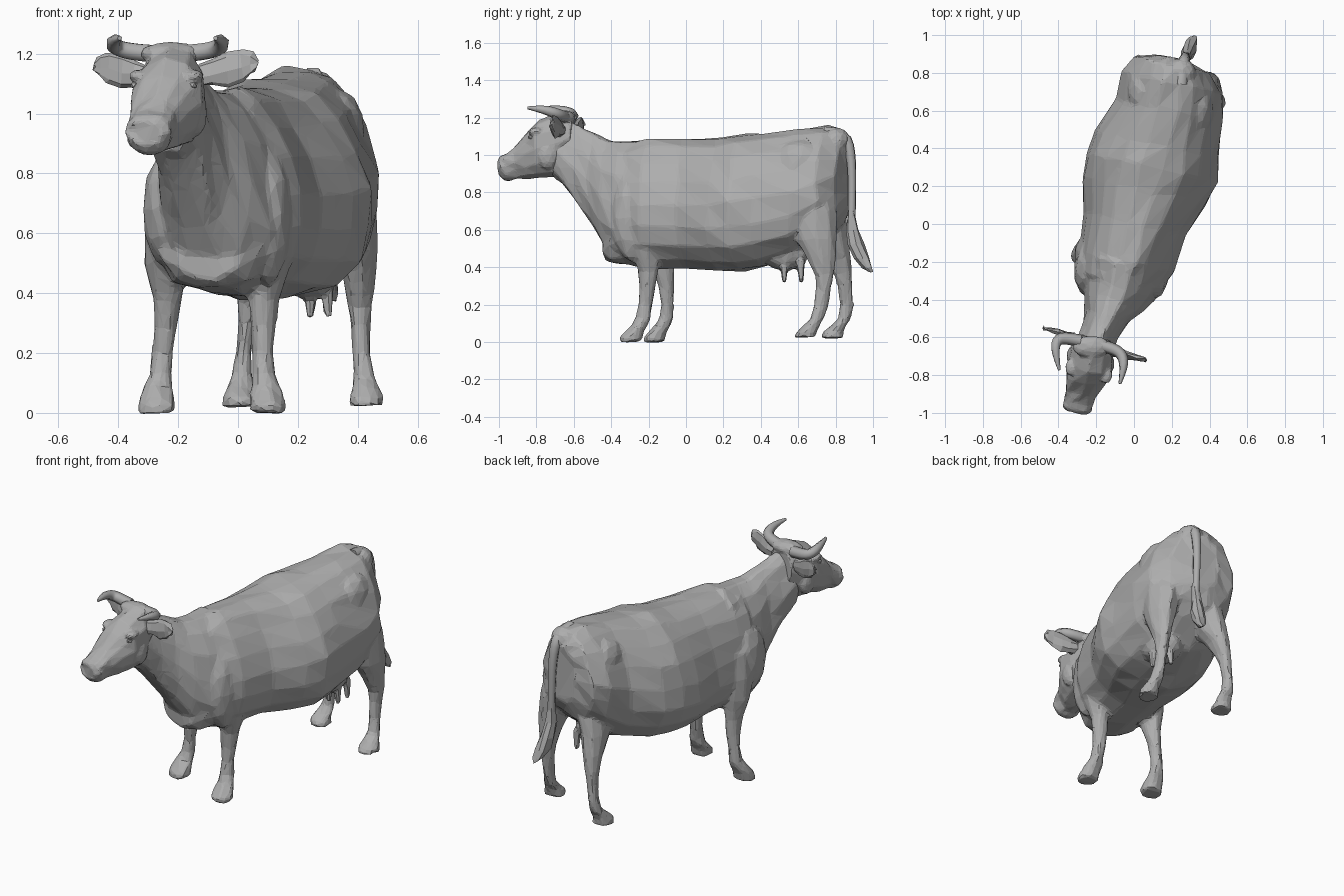
import bpy, bmesh, math, random
from mathutils import Vector

random.seed(4)
cube = bpy.data.objects.get("Cube")
if cube:
    bpy.data.objects.remove(cube, do_unlink=True)

grey = bpy.data.materials.new("plain_grey")
grey.use_nodes = True
colour = (0.42, 0.42, 0.42, 1)
grey.diffuse_color = colour
grey.node_tree.nodes["Principled BSDF"].inputs["Base Color"].default_value = colour

X, Y, Z = Vector((1, 0, 0)), Vector((0, 1, 0)), Vector((0, 0, 1))


def make_object(name, bm):
    bmesh.ops.recalc_face_normals(bm, faces=bm.faces)
    mesh = bpy.data.meshes.new(name)
    bm.to_mesh(mesh)
    bm.free()
    obj = bpy.data.objects.new(name, mesh)
    bpy.context.collection.objects.link(obj)
    mesh.materials.append(grey)
    return obj


def loft(bm, rings, u, v, sides=14, taper=0.0, jitter=0.006):
    """Skin oval rings (x, y, z, half width, half height); taper narrows the +v side."""
    loops = []
    for x, y, z, a, b in rings:
        loop = []
        for i in range(sides):
            t = 2 * math.pi * i / sides
            c, s = math.cos(t), math.sin(t)
            c = math.copysign(abs(c) ** 0.85, c)
            p = Vector((x, y, z)) + u * a * c * (1 - taper * s) + v * b * s
            p += Vector([random.uniform(-jitter, jitter) for _ in range(3)])
            loop.append(bm.verts.new(p))
        loops.append(loop)
    for p, q in zip(loops, loops[1:]):
        for i in range(sides):
            j = (i + 1) % sides
            bm.faces.new((p[i], p[j], q[j], q[i]))
    bm.faces.new(loops[0])
    bm.faces.new(loops[-1])


def blob(bm, place, size, detail=2):
    made = bmesh.ops.create_icosphere(bm, subdivisions=detail, radius=1)
    for vert in made["verts"]:
        vert.co = Vector(place) + Vector([c * s for c, s in zip(vert.co, size)])


def facet(obj, voxel, ratio, smooth):
    """Fuse overlapping volumes, then reduce to irregular triangles."""
    m = obj.modifiers.new("fuse", "REMESH")
    m.mode, m.voxel_size = "VOXEL", voxel
    m = obj.modifiers.new("soften", "SMOOTH")
    m.factor, m.iterations = 0.5, smooth
    m = obj.modifiers.new("facets", "DECIMATE")
    m.ratio = ratio


def tube(name, points):
    """Tapered tube along points (x, y, z, radius)."""
    curve = bpy.data.curves.new(name, "CURVE")
    curve.dimensions = "3D"
    curve.bevel_depth, curve.bevel_resolution = 1, 1
    curve.resolution_u, curve.use_fill_caps = 3, True
    spline = curve.splines.new("NURBS")
    spline.points.add(len(points) - 1)
    for point, (x, y, z, r) in zip(spline.points, points):
        point.co, point.radius = (x, y, z, 1), r
    spline.use_endpoint_u, spline.order_u = True, 3
    curve.materials.append(grey)
    obj = bpy.data.objects.new(name, curve)
    bpy.context.collection.objects.link(obj)


# Barrel, shoulders and rump, on an axis slightly turned from y
bm = bmesh.new()
across = Vector((0.97, -0.2, 0))
loft(bm, [(.2, .88, .9, .09, .17), (.2, .84, .89, .2, .25), (.2, .75, .86, .265, .3),
          (.185, .6, .8, .285, .35), (.125, .42, .76, .335, .365), (.095, .3, .745, .355, .37),
          (.06, .18, .735, .33, .36), (.005, 0, .735, .27, .35), (-.04, -.2, .74, .25, .345),
          (-.07, -.3, .73, .225, .33), (-.09, -.38, .68, .18, .265),
          (-.1, -.43, .57, .11, .13)], across, Z, 18, .2, .01)

# Neck, broad where it runs into the chest
loft(bm, [(-.06, -.22, .75, .235, .335), (-.08, -.33, .75, .205, .33),
          (-.11, -.41, .785, .16, .3), (-.145, -.49, .865, .12, .25),
          (-.18, -.57, .94, .1, .215), (-.21, -.66, 1.02, .1, .18),
          (-.22, -.7, 1.03, .08, .15)], Vector((.93, -.3, 0)), Z, 14, .25, .008)

# Hip bones, shoulder blades, tail head and udder
for place, size in (((.345, .62, .93), (.08, .16, .15)), ((.04, .7, .93), (.08, .15, .15)),
                    ((.1, -.28, .66), (.08, .12, .24)), ((-.235, -.25, .68), (.085, .14, .2)),
                    ((.23, .53, .47), (.11, .13, .09)), ((.25, .8, 1.08), (.08, .08, .07))):
    blob(bm, place, size)

# Teats
for i in (-1, 1):
    for j in (-1, 1):
        x, y = .27 + .03 * i, .57 + .045 * j
        loft(bm, [(x, y, .44, .024, .024), (x, y, .36, .019, .019), (x, y, .315, .014, .014)],
             X, Y, 6, 0, 0)

# Legs: ring offsets from the foot, with the upper end leaning by lx, ly
fore = [(.01, .07, .76, .07, .1), (.015, .085, .62, .085, .11), (.01, .09, .5, .072, .09),
        (-.005, .09, .38, .05, .056), (-.01, .085, .29, .043, .042), (-.008, .075, .2, .036, .036),
        (-.005, .065, .13, .04, .039), (0, .045, .09, .05, .045), (.003, .02, .06, .056, .052),
        (.006, 0, .03, .063, .06), (.008, -.003, 0, .063, .06)]
hind = [(-.1, .03, .88, .1, .11), (-.06, .04, .7, .095, .13), (-.035, .055, .55, .075, .115),
        (-.022, .08, .45, .055, .08), (-.018, .098, .36, .039, .05), (-.015, .095, .29, .031, .042),
        (-.012, .083, .2, .029, .037), (-.005, .06, .12, .036, .038), (0, .025, .08, .047, .047),
        (.003, 0, .05, .056, .058), (.003, -.003, .022, .06, .06)]
for shape, x, y, side, lx, ly in ((fore, .092, -.292, 1, 0, 0), (fore, -.265, -.168, -1, .05, -.09),
                                  (hind, .425, .64, 1, 0, 0), (hind, .005, .785, -1, .04, -.1)):
    rings = []
    for dx, dy, z, a, b in shape:
        w = min(max((z - .15) * 2, 0), 1)
        rings.append((x + side * dx + w * lx, y + dy + w * ly, z, a, b))
    loft(bm, rings, X, Y, 9, 0, .006)
facet(make_object("body_and_legs", bm), .013, .075, 2)

# Head, with jaw, brows, cheeks and muzzle
bm = bmesh.new()
face = Vector((.97, -.22, 0))
loft(bm, [(-.21, -.6, 1.09, .085, .11), (-.22, -.68, 1.055, .12, .17), (-.24, -.78, 1.03, .125, .152),
          (-.26, -.84, 1.0, .105, .125), (-.28, -.9, .965, .08, .092), (-.295, -.95, .94, .08, .077),
          (-.3, -.98, .935, .077, .064), (-.305, -1, .935, .055, .042)], face, Z, 12, -.05, .007)
for side in (-1, 1):
    blob(bm, Vector((-.24, -.78, 1.125)) + face * .095 * side, (.033, .045, .022))
    blob(bm, Vector((-.3, -.97, .96)) + face * .047 * side, (.027, .022, .025))
    blob(bm, Vector((-.23, -.72, 1.0)) + face * .09 * side, (.04, .06, .08))
blob(bm, (-.225, -.65, 1.2), (.105, .06, .04))
blob(bm, (-.295, -.95, .885), (.05, .04, .025))
facet(make_object("head", bm), .009, .14, 1)

# Eyes, ears and horns
for side, label in ((1, "left"), (-1, "right")):
    bm = bmesh.new()
    blob(bm, Vector((-.247, -.8, 1.095)) + face * .101 * side, (.016, .022, .014), 1)
    make_object(label + "_eye", bm)

    root, tip = Vector((-.22, -.65, 1.13)) + face * .09 * side, Vector((.065, -.72, 1.17))
    if side < 0:
        root, tip = root + Vector((0, .03, 0)), Vector((-.48, -.55, 1.16))
    bm = bmesh.new()
    loft(bm, [(*root.lerp(tip, t), w, .028 - .018 * t) for t, w in
              ((0, .035), (.25, .045), (.5, .058), (.75, .055), (.92, .035), (1, .01))],
         Z, Vector((.25 * side, 1, .35)), 8, 0, .006)
    make_object(label + "_ear", bm)

    def horn(d, out, up, r):
        p = Vector((-.235, -.63, up)) + face * out * side
        return (p.x, p.y - d, p.z, r)
    tube(label + "_horn", [horn(0, .05, 1.2, .033), horn(0, .12, 1.205, .032),
                           horn(.02, .18, 1.22, .03), horn(.09, .19, 1.245, .024),
                           horn(.18, .165, 1.252, .008)])

# Tail with a tufted end
tube("tail", [(.25, .74, 1.12, .037), (.26, .85, 1.12, .035), (.27, .885, 1.0, .027),
              (.275, .89, .8, .022), (.28, .885, .66, .023)])
bm = bmesh.new()
loft(bm, [(.28, .885, .7, .02, .018), (.28, .89, .6, .028, .03), (.29, .91, .52, .038, .045),
          (.3, .94, .45, .036, .045), (.31, .967, .4, .026, .03), (.32, .99, .375, .008, .008)],
     X, Y, 8, 0, .006)
make_object("tail_tuft", bm)
